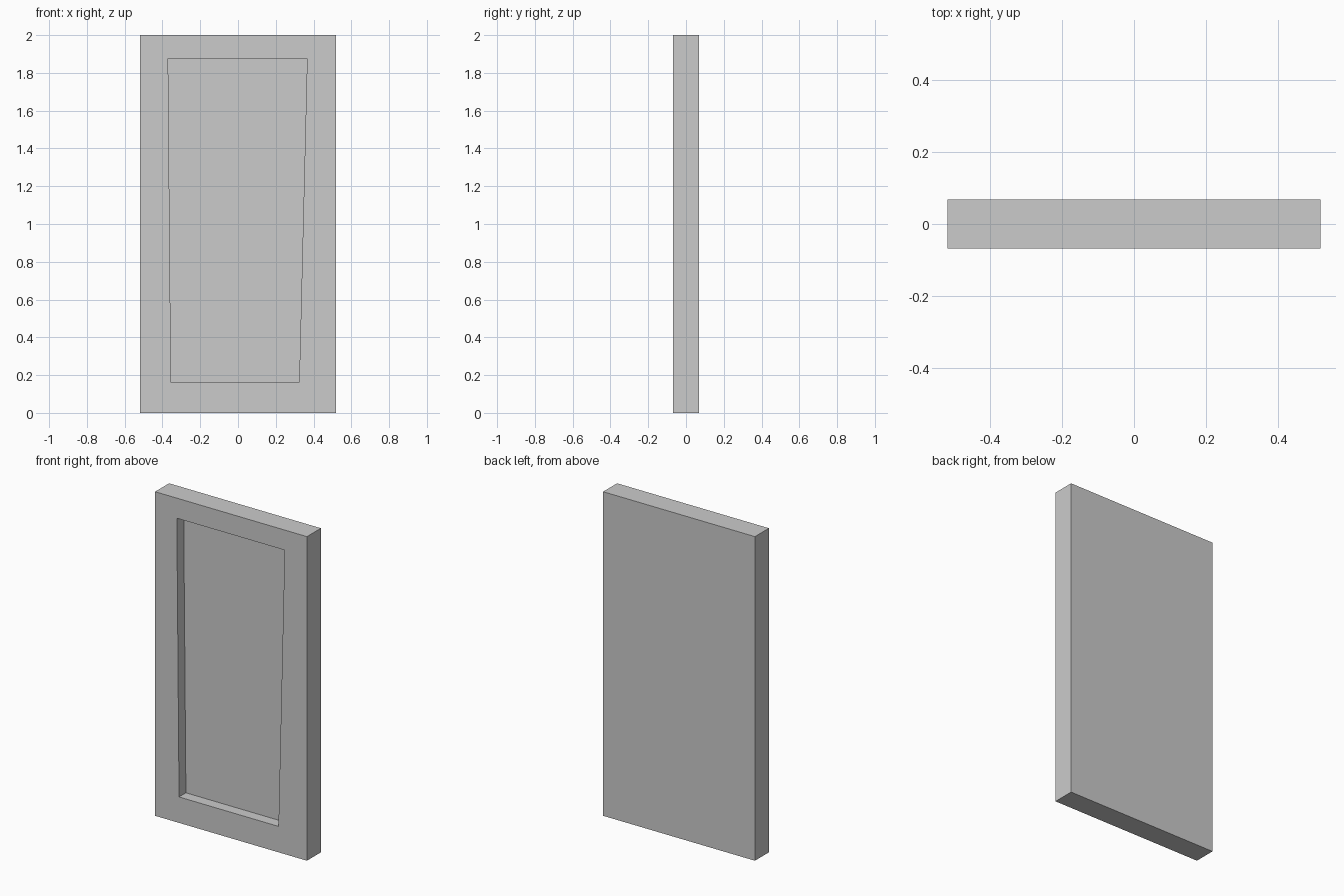
import bpy, bmesh

if "Cube" in bpy.data.objects:
    bpy.data.objects.remove(bpy.data.objects["Cube"])

W, H, D = 0.518, 2.0, 0.068      # half width, height, half thickness
RECESS_FLOOR = -0.001            # y of the sunken panel

outer = [(-W, 0), (W, 0), (W, H), (-W, H)]
recess = [(-0.355, 0.16), (0.324, 0.16), (0.366, 1.876), (-0.37, 1.876)]

bm = bmesh.new()


def ring(profile, y):
    return [bm.verts.new((x, y, z)) for x, z in profile]


# Back, front rim, recess rim and recess floor, joined in sequence
rings = [ring(outer, D), ring(outer, -D), ring(recess, -D), ring(recess, RECESS_FLOOR)]
for a, b in zip(rings, rings[1:]):
    for i in range(4):
        j = (i + 1) % 4
        bm.faces.new((a[i], a[j], b[j], b[i]))
bm.faces.new(rings[0])
bm.faces.new(rings[-1])
bmesh.ops.recalc_face_normals(bm, faces=bm.faces)

mesh = bpy.data.meshes.new("recessed_panel")
bm.to_mesh(mesh)
bm.free()
bpy.context.collection.objects.link(bpy.data.objects.new("recessed_panel", mesh))
